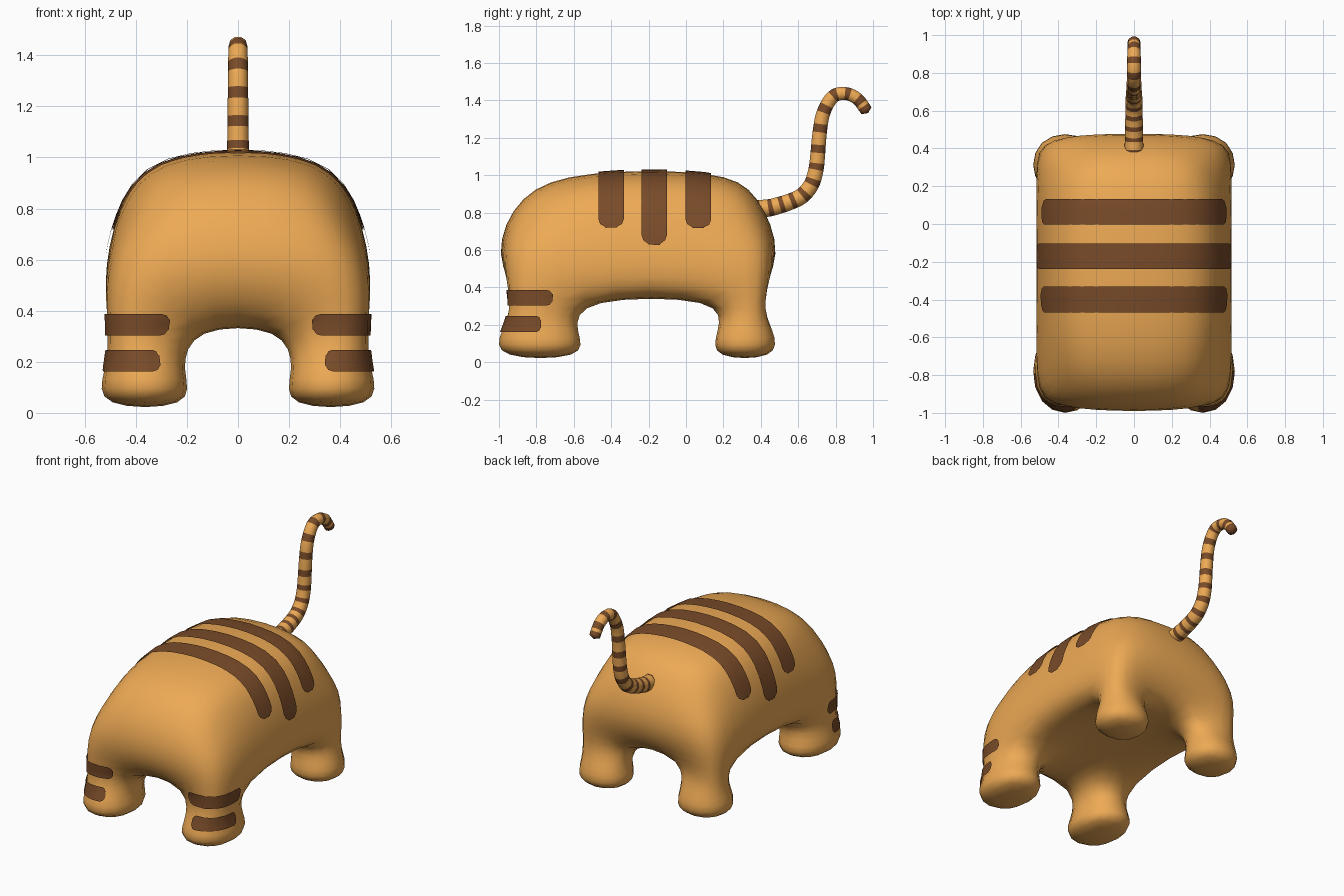
import bpy, bmesh, math
from mathutils import Vector
from mathutils.bvhtree import BVHTree

if "Cube" in bpy.data.objects:
    bpy.data.objects.remove(bpy.data.objects["Cube"])


def material(name, rgb):
    m = bpy.data.materials.new(name)
    m.diffuse_color = (*rgb, 1)
    m.use_nodes = True
    m.node_tree.nodes["Principled BSDF"].inputs["Base Color"].default_value = m.diffuse_color
    return m


ORANGE = material("orange_fur", (0.85, 0.40, 0.09))
BROWN = material("brown_fur", (0.19, 0.07, 0.022))


def make_object(name, bm, *mats):
    bmesh.ops.recalc_face_normals(bm, faces=bm.faces)
    for f in bm.faces:
        f.smooth = True
    me = bpy.data.meshes.new(name)
    bm.to_mesh(me)
    bm.free()
    for m in mats:
        me.materials.append(m)
    ob = bpy.data.objects.new(name, me)
    bpy.context.collection.objects.link(ob)
    return ob


# Body with four legs: a 3 x 3 block cage, legs under the corner cells.
# Each level lists surface points from front to back, (outer row, inner row).
LEVELS = {
    2: ([(.47, -.92, .33), (.475, -.54, .34), (.475, .14, .34), (.47, .41, .33)],
        [(.18, -.87, .33), (.17, -.50, .325), (.17, .11, .325), (.18, .37, .33)]),
    3: ([(.455, -.90, .58), (.51, -.55, .58), (.51, .10, .58), (.455, .41, .58)],
        [(.20, -.985, .58), None, None, (.20, .475, .58)]),
    4: ([(.37, -.81, .78), (.42, -.52, .85), (.42, .10, .85), (.37, .33, .78)],
        [(.20, -.86, .86), (.20, -.50, .99), (.20, .10, .99), (.20, .37, .86)]),
}


def surface_point(i, j, k):
    side = -1 if i < 2 else 1
    outer = i in (0, 3)
    if k < 2:
        s = .68 if k == 0 else .73
        cy, hy = (-.78, .20) if j < 2 else (.315, .145)
        x = .365 + .155 * s * (1 if outer else -1)
        return Vector((side * x, cy + hy * s * (-1 if j % 2 == 0 else 1), .05 if k == 0 else .17))
    x, y, z = LEVELS[k][0 if outer else 1][j]
    return Vector((side * x, y, z))


def limit_point(v):
    n = len(v.link_edges)
    near = sum((e.other_vert(v).co for e in v.link_edges), Vector())
    diag = sum((l.link_loop_next.link_loop_next.vert.co for l in v.link_loops), Vector())
    return (n * n * v.co + 4 * near + diag) / (n * (n + 5))


cage_faces = {}
for k in range(4):
    for i in range(3):
        for j in range(3):
            if k < 2 and 1 in (i, j):
                continue
            for axis in range(3):
                for d in (0, 1):
                    quad = []
                    for a, b in ((0, 0), (1, 0), (1, 1), (0, 1)):
                        c = [i, j, k]
                        c[axis] += d
                        c[(axis + 1) % 3] += a
                        c[(axis + 2) % 3] += b
                        quad.append(tuple(c))
                    cage_faces.setdefault(frozenset(quad), []).append(quad)

bm = bmesh.new()
verts = {}
for quads in cage_faces.values():
    if len(quads) == 1:
        for key in quads[0]:
            if key not in verts:
                verts[key] = bm.verts.new(surface_point(*key))
        bm.faces.new([verts[key] for key in quads[0]])
# push the cage outward so the smoothed skin passes through the points
for _ in range(6):
    moves = [(v, surface_point(*key) - limit_point(v)) for key, v in verts.items()]
    for v, d in moves:
        v.co += d
body = make_object("body", bm, ORANGE)
sub = body.modifiers.new("smooth", 'SUBSURF')
sub.levels = sub.render_levels = 2

bpy.context.view_layer.update()
skin = BVHTree.FromObject(body, bpy.context.evaluated_depsgraph_get())


# Fur stripes: rounded bands cast from an inner axis onto the skin
def stripe(name, origin, up, across, a0, a1, half, end, steps=24):
    """Band sweeping angles a0..a1 from 'up' to 'across'; width runs along their normal."""
    origin, up, across = Vector(origin), Vector(up), Vector(across)
    wide = up.cross(across)
    bm = bmesh.new()
    rows = []
    for n in range(steps + 1):
        t = math.sin(math.pi / 2 * (2 * n / steps - 1))
        a = math.radians(a0 + (a1 - a0) * (t + 1) / 2)
        ray = up * math.cos(a) + across * math.sin(a)
        r = max(0, (abs(t) - 1 + end) / end)
        w = half * max(.45, math.sqrt(max(0, 1 - r * r)))
        row = []
        for m in range(5):
            o = origin + wide * w * (m / 2 - 1)
            hit = skin.ray_cast(o, ray)[0]
            row.append(bm.verts.new((hit if hit else o + ray * .2) + ray * .01))
        rows.append(row)
    for p, q in zip(rows, rows[1:]):
        for m in range(4):
            bm.faces.new((p[m], p[m + 1], q[m + 1], q[m]))
    return make_object(name, bm, BROWN)


for n, (y, a) in enumerate(((-.40, 66), (-.17, 76), (.065, 66))):
    stripe(f"back_stripe_{n + 1}", (0, y, .5), (0, 0, 1), (1, 0, 0), -a, a, .068, .07)

for side, label, bands in ((1, "right", ((.345, -25, 114), (.205, -7, 92))),
                           (-1, "left", ((.345, -32, 100), (.205, -18, 85)))):
    for n, (z, a0, a1) in enumerate(bands):
        stripe(f"{label}_leg_stripe_{n + 1}", (side * .365, -.78, z),
               (0, -1, 0), (side, 0, 0), a0, a1, .042, .15, 16)

# Tail: tapering tube along a curved path, one brown band per path point
PATH = [(.37, .82), (.44, .825), (.50, .84), (.56, .86), (.62, .89), (.67, .95), (.695, 1.03),
        (.705, 1.12), (.715, 1.23), (.735, 1.335), (.785, 1.42), (.85, 1.437), (.915, 1.41), (.965, 1.345)]
pts = [Vector((0, y, z)) for y, z in PATH]
SUB, SIDES = 5, 10
line = []
for n in range(len(pts) - 1):
    p0, p1, p2, p3 = pts[max(n - 1, 0)], pts[n], pts[n + 1], pts[min(n + 2, len(pts) - 1)]
    for s in range(SUB):
        t = s / SUB
        line.append(.5 * (2 * p1 + (p2 - p0) * t + (2 * p0 - 5 * p1 + 4 * p2 - p3) * t ** 2
                          + (3 * p1 - p0 - 3 * p2 + p3) * t ** 3))
line.append(pts[-1])

bm = bmesh.new()
rings = []
for n, c in enumerate(line):
    d = (line[min(n + 1, len(line) - 1)] - line[max(n - 1, 0)]).normalized()
    side = Vector((1, 0, 0))
    up = side.cross(d)
    r = .05 - .016 * n / (len(line) - 1)
    rings.append([bm.verts.new(c + r * (side * math.cos(a) + up * math.sin(a)))
                  for a in (2 * math.pi * m / SIDES for m in range(SIDES))])
for n, (p, q) in enumerate(zip(rings, rings[1:])):
    for m in range(SIDES):
        f = bm.faces.new((p[m], p[m - 1], q[m - 1], q[m]))
        f.material_index = 1 if n % SUB < 2 or n >= len(line) - 3 else 0
tip = bm.verts.new(line[-1] + d * .015)
for m in range(SIDES):
    bm.faces.new((rings[-1][m], rings[-1][m - 1], tip)).material_index = 1
bm.faces.new(rings[0])
make_object("tail", bm, ORANGE, BROWN)
